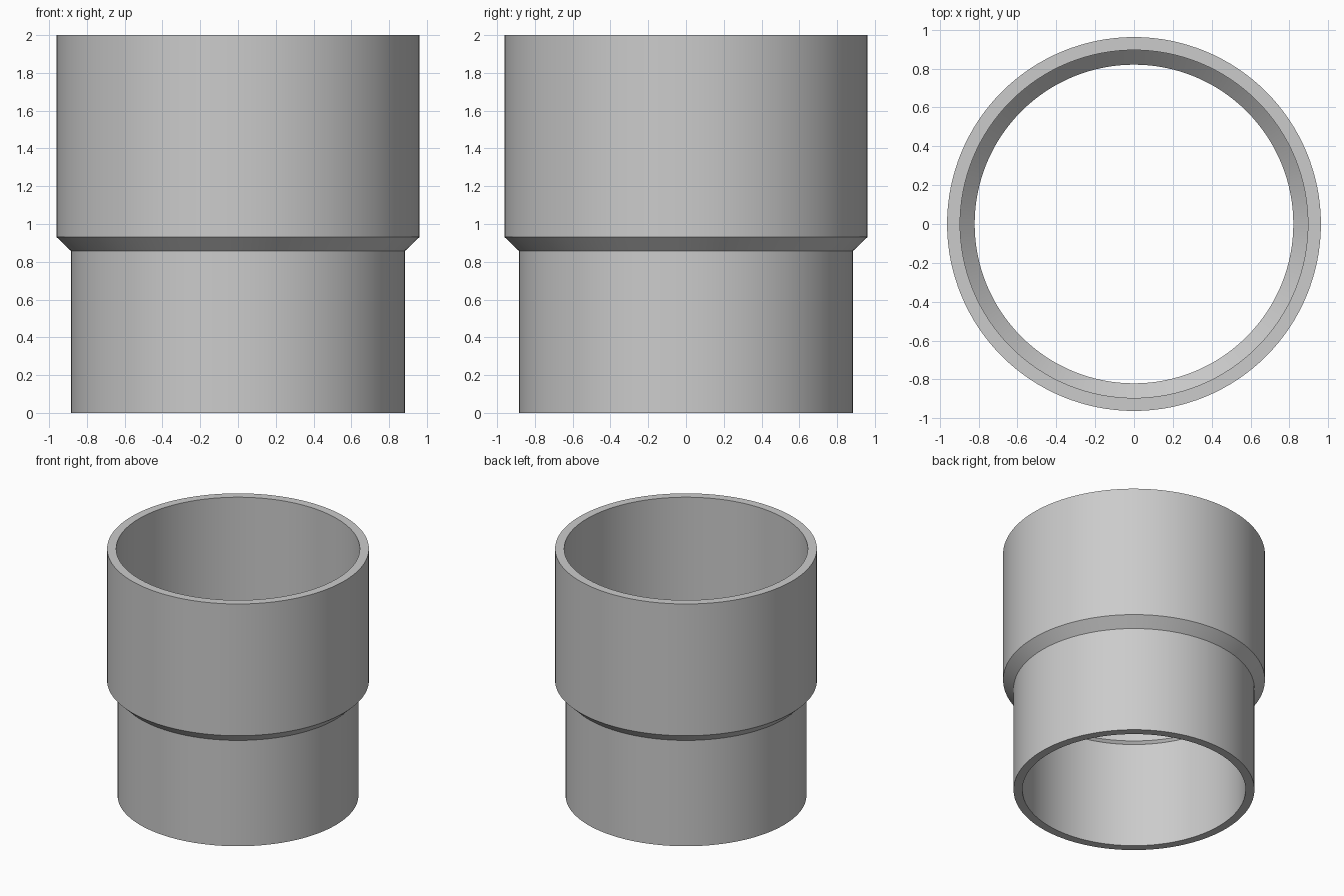
import bpy
import bmesh
import math

cube = bpy.data.objects.get("Cube")
if cube:
    bpy.data.objects.remove(cube, do_unlink=True)

SEGMENTS = 128

# One plain grey for the whole fitting
grey = bpy.data.materials.new("grey_plastic")
grey.use_nodes = True
colour = (0.6, 0.6, 0.6, 1)
grey.diffuse_color = colour
grey.node_tree.nodes["Principled BSDF"].inputs["Base Color"].default_value = colour

# Closed wall section (radius, height): outside going up, then inside going down
section = [
    (0.885, 0), (0.885, 0.858), (0.962, 0.932), (0.962, 2),
    (0.895, 2), (0.895, 0.932), (0.82, 0.858), (0.82, 0),
]

# Revolve the section about the vertical axis
bm = bmesh.new()
rings = []
for radius, height in section:
    ring = []
    for i in range(SEGMENTS):
        a = math.tau * i / SEGMENTS
        ring.append(bm.verts.new((radius * math.cos(a), radius * math.sin(a), height)))
    rings.append(ring)
for k, low in enumerate(rings):
    high = rings[(k + 1) % len(rings)]
    for i in range(SEGMENTS):
        j = (i + 1) % SEGMENTS
        bm.faces.new((low[i], low[j], high[j], high[i]))
bmesh.ops.recalc_face_normals(bm, faces=bm.faces)

mesh = bpy.data.meshes.new("pipe_reducer")
bm.to_mesh(mesh)
bm.free()
mesh.materials.append(grey)
pipe = bpy.data.objects.new("pipe_reducer", mesh)
bpy.context.collection.objects.link(pipe)

# Smooth round walls with crisp rims and shoulder
bpy.ops.object.select_all(action="DESELECT")
pipe.select_set(True)
bpy.context.view_layer.objects.active = pipe
bpy.ops.object.shade_smooth_by_angle(angle=math.radians(30))
